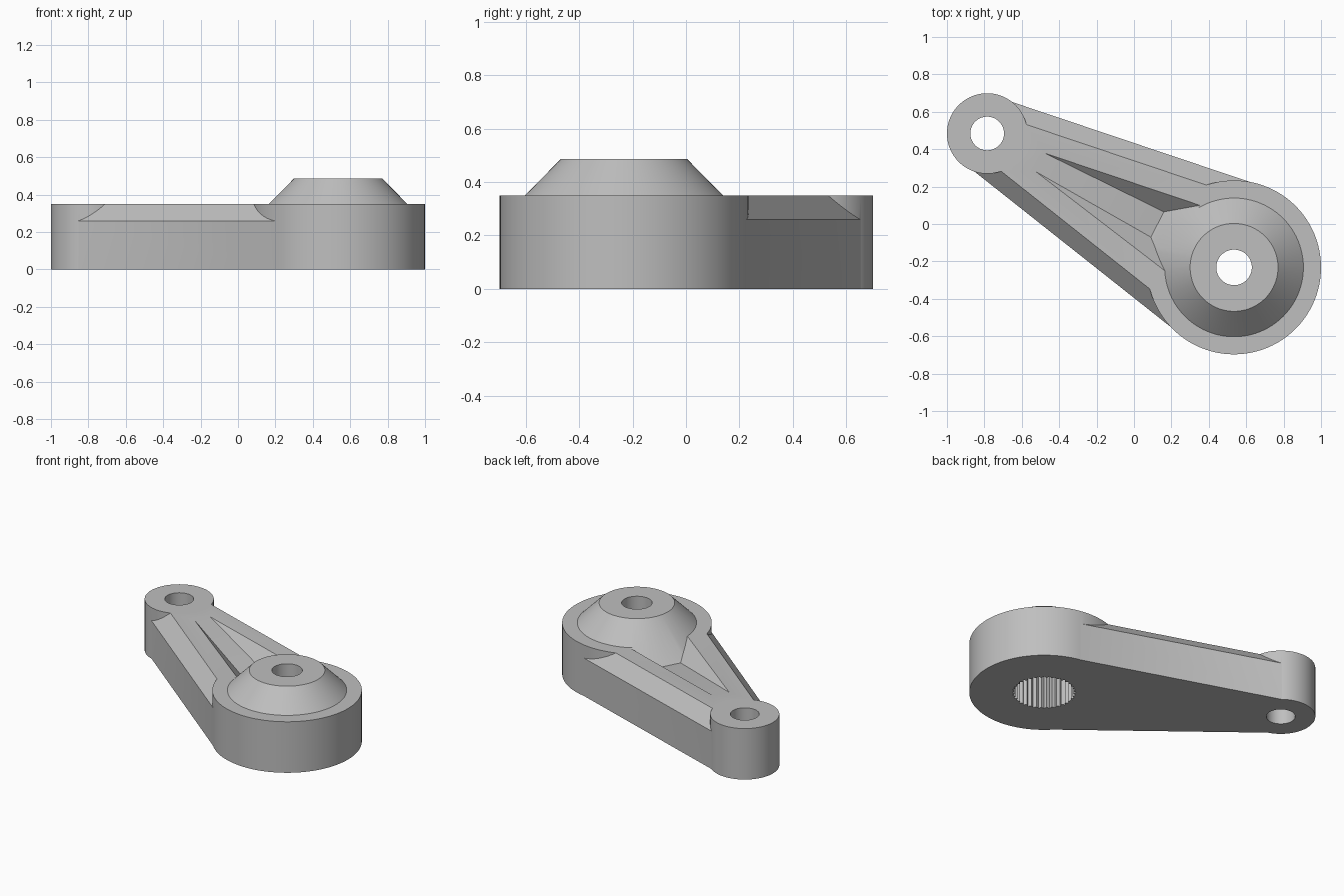
import bpy, bmesh, math
from mathutils import Vector

if "Cube" in bpy.data.objects:
    bpy.data.objects.remove(bpy.data.objects["Cube"])

PIN, HUB = Vector((-0.785, 0.484)), Vector((0.535, -0.232))
PIN_R, HUB_R, TOP, CHAMFER = 0.215, 0.465, 0.35, 0.09

grey = bpy.data.materials.new("plain grey")
grey.use_nodes = True
grey.diffuse_color = (0.52, 0.52, 0.52, 1)
grey.node_tree.nodes["Principled BSDF"].inputs["Base Color"].default_value = grey.diffuse_color


def finish(name, bm):
    bmesh.ops.recalc_face_normals(bm, faces=bm.faces)
    mesh = bpy.data.meshes.new(name)
    bm.to_mesh(mesh)
    bm.free()
    mesh.materials.append(grey)
    obj = bpy.data.objects.new(name, mesh)
    bpy.context.collection.objects.link(obj)
    return obj


def stack(name, rings):
    """Closed solid through a stack of equal-length point rings."""
    bm = bmesh.new()
    loops = [[bm.verts.new(p) for p in ring] for ring in rings]
    for low, high in zip(loops, loops[1:]):
        for i in range(len(low)):
            j = (i + 1) % len(low)
            bm.faces.new((low[i], low[j], high[j], high[i]))
    bm.faces.new(loops[0])
    bm.faces.new(loops[-1])
    return finish(name, bm)


def ring(centre, z, radius, sides=96, inner=None):
    pts = []
    for i in range(sides):
        a = math.tau * i / sides
        r = inner if inner and i % 2 else radius
        pts.append((centre.x + r * math.cos(a), centre.y + r * math.sin(a), z))
    return pts


def turned(name, centre, profile, sides=96, inner=None):
    return stack(name, [ring(centre, z, r, sides, inner) for r, z in profile])


def hull(name, points):
    bm = bmesh.new()
    for p in points:
        bm.verts.new(p)
    bmesh.ops.convex_hull(bm, input=bm.verts)
    bmesh.ops.dissolve_limit(bm, angle_limit=0.002, verts=bm.verts, edges=bm.edges)
    return finish(name, bm)


def combine(target, tool, operation):
    mod = target.modifiers.new("join", "BOOLEAN")
    mod.operation, mod.object, mod.solver = operation, tool, "EXACT"
    bpy.context.view_layer.objects.active = target
    bpy.ops.object.modifier_apply(modifier=mod.name)
    bpy.data.objects.remove(tool)


# Tapered arm, tangent to both bosses, with chamfered upper edges
r1, r2 = PIN_R - 0.013, HUB_R - 0.005
axis = HUB - PIN
u = axis.normalized()
v = Vector((-u.y, u.x))
c = (r1 - r2) / axis.length
s = math.sqrt(1 - c * c)
up, down = u * c + v * s, u * c - v * s


def outline(z, inset):
    corners = [PIN + up * (r1 - inset), PIN + down * (r1 - inset),
               HUB + down * (r2 - inset), HUB + up * (r2 - inset)]
    return [(p.x, p.y, z) for p in corners]


arm = stack("lever_arm", [outline(0, 0), outline(TOP - CHAMFER, 0), outline(TOP, CHAMFER)])

# Round end bosses
combine(arm, turned("pin_boss", PIN, [(PIN_R, 0), (PIN_R, TOP)]), "UNION")
combine(arm, turned("hub_boss", HUB, [(HUB_R, 0), (HUB_R, TOP)]), "UNION")

# Widening groove with a floor that falls toward the hub
tips = [(-0.475, 0.378), (-0.525, 0.28)]
floor = [(0.16, 0.065), (0.09, -0.07)]
rim = [(0.352, 0.1), (0.165, -0.25)]
points = [(*p, TOP) for p in tips + rim] + [(*p, 0.255) for p in floor]
points += [(*p, TOP + 0.1) for p in tips + rim]
combine(arm, hull("groove_cutter", points), "DIFFERENCE")

# Conical collar, carried down into the groove
collar = turned("hub_collar", HUB, [(0.464, 0.05), (0.464, 0.256), (0.235, 0.487)])
combine(arm, collar, "UNION")

# Screw hole, pin hole and toothed shaft socket
for centre, r in ((HUB, 0.095), (PIN, 0.09)):
    combine(arm, turned("hole_cutter", centre, [(r, -0.1), (r, 0.6)], 64), "DIFFERENCE")
socket = turned("socket_cutter", HUB, [(0.2, -0.1), (0.2, 0.3)], 72, 0.184)
combine(arm, socket, "DIFFERENCE")

bpy.ops.object.select_all(action="DESELECT")
arm.select_set(True)
bpy.context.view_layer.objects.active = arm
bpy.ops.object.shade_smooth_by_angle(angle=math.radians(25))
